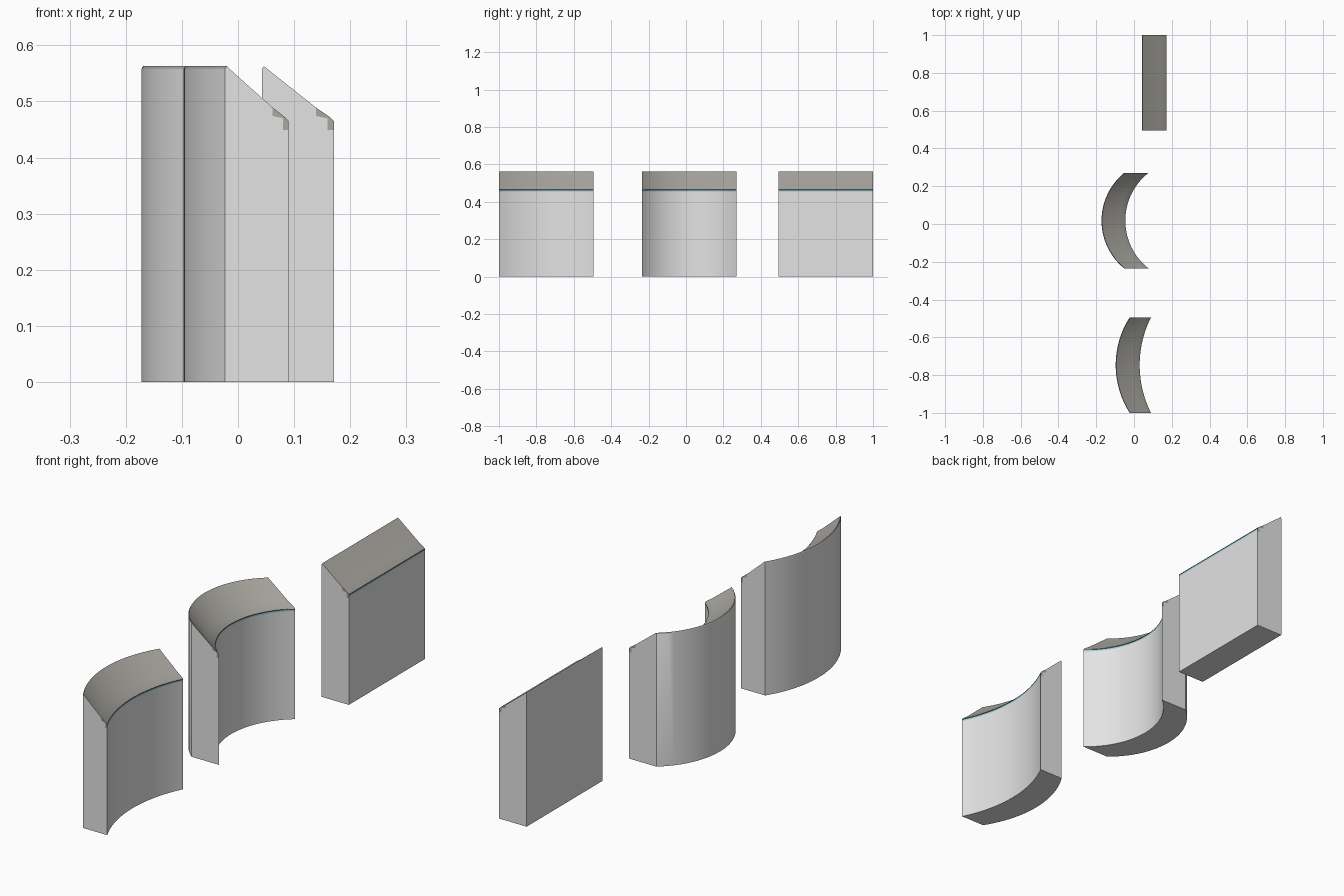
import bpy, bmesh, math

if "Cube" in bpy.data.objects:
    bpy.data.objects.remove(bpy.data.objects["Cube"])

def material(name, rgb):
    m = bpy.data.materials.new(name)
    m.diffuse_color = (*rgb, 1)
    m.use_nodes = True
    m.node_tree.nodes["Principled BSDF"].inputs["Base Color"].default_value = m.diffuse_color
    return m

MATS = [material("pale_grey_wall", (0.77, 0.77, 0.77)),
        material("warm_grey_cap", (0.40, 0.385, 0.35)),
        material("dark_seam", (0.10, 0.09, 0.085)),
        material("light_blue_line", (0.27, 0.62, 0.75))]
WALL, CAP, SEAM, LINE = range(4)

# Cross-section: (t, z), t = 0 on the outer face and 1 on the inner face
PROFILE = [(0, 0), (0, 0.558), (0.025, 0.563), (0.07, 0.558), (0.75, 0.489),
           (0.95, 0.4715), (1, 0.465), (1, 0.461), (1, 0.456), (1, 0.449), (1, 0)]
# Material of the strip that follows each profile point
STRIPS = [WALL, CAP, CAP, CAP, CAP, CAP, SEAM, LINE, WALL, WALL, WALL]
# Stepped lower edge of the cap colour on the end faces
STEP = [(0.91, 0.449), (0.91, 0.470), (0.75, 0.474)]

def arc_x(mid_x, end_x, dy, half):
    """x of a circular arc through its middle and both ends."""
    s = end_x - mid_x
    if abs(s) < 1e-6:
        return mid_x
    r = (half * half + s * s) / (2 * s)
    return mid_x + r - math.sqrt(r * r - dy * dy)

def wall(name, y0, y1, outer, inner, segments):
    bm = bmesh.new()
    yc, half = (y0 + y1) / 2, (y1 - y0) / 2

    def point(t, z, dy):
        xo, xi = arc_x(*outer, dy, half), arc_x(*inner, dy, half)
        return bm.verts.new((xo + (xi - xo) * t, yc + dy, z))

    dys = [-half + 2 * half * i / segments for i in range(segments + 1)]
    rings = [[point(t, z, dy) for t, z in PROFILE] for dy in dys]
    n = len(PROFILE)
    # Long faces
    for a, b in zip(rings, rings[1:]):
        for i in range(n):
            j = (i + 1) % n
            f = bm.faces.new((a[i], a[j], b[j], b[i]))
            f.material_index = STRIPS[i]
    # End faces, with the cap colour in the upper inner corner
    for ring, dy in ((rings[0], dys[0]), (rings[-1], dys[-1])):
        step = [point(t, z, dy) for t, z in STEP]
        bm.faces.new(ring[4:10] + step).material_index = CAP
        bm.faces.new(ring[:5] + step[::-1] + ring[9:])
    bmesh.ops.recalc_face_normals(bm, faces=bm.faces)
    me = bpy.data.meshes.new(name)
    bm.to_mesh(me)
    bm.free()
    for m in MATS:
        me.materials.append(m)
    ob = bpy.data.objects.new(name, me)
    bpy.context.collection.objects.link(ob)
    bpy.ops.object.select_all(action='DESELECT')
    ob.select_set(True)
    bpy.context.view_layer.objects.active = ob
    bpy.ops.object.shade_smooth_by_angle(angle=math.radians(25))

# Three wall pieces: (middle x, end x) for the outer and inner faces
wall("straight_wall", 0.494, 1.0, (0.043, 0.043), (0.171, 0.171), 1)
wall("tight_curved_wall", -0.235, 0.271, (-0.172, -0.052), (-0.046, 0.077), 32)
wall("gentle_curved_wall", -1.0, -0.494, (-0.097, -0.023), (0.030, 0.090), 24)
